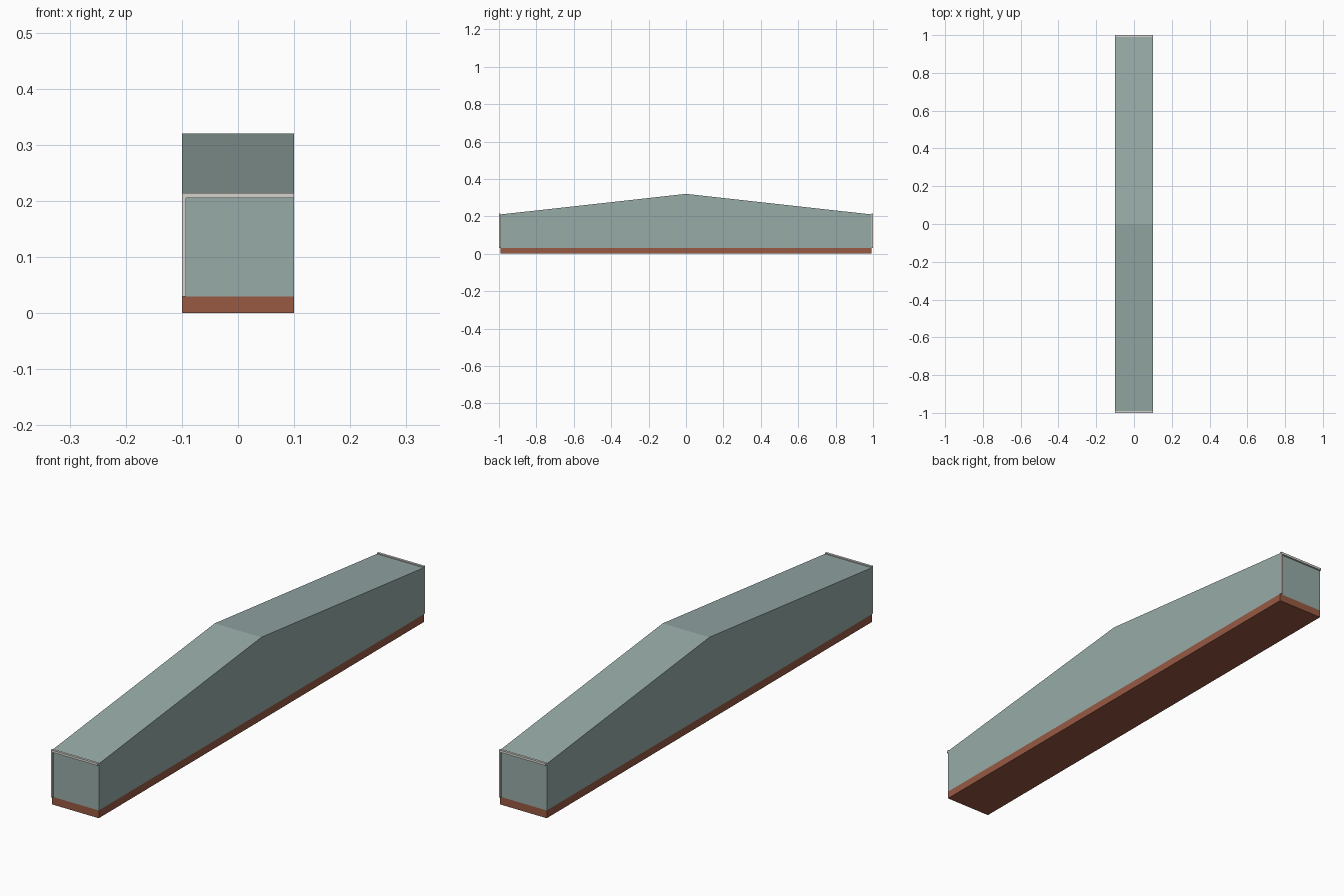
import bpy
import bmesh

if "Cube" in bpy.data.objects:
    bpy.data.objects.remove(bpy.data.objects["Cube"], do_unlink=True)


def material(name, colour):
    mat = bpy.data.materials.new(name)
    mat.use_nodes = True
    rgba = (*colour, 1)
    mat.diffuse_color = rgba
    mat.node_tree.nodes["Principled BSDF"].inputs["Base Color"].default_value = rgba
    return mat


cladding = material("grey green cladding", (0.31, 0.41, 0.39))
brick = material("red brown brick", (0.31, 0.10, 0.055))
trim = material("pale grey trim", (0.66, 0.65, 0.60))

HALF_W = 0.1     # half width
END = 0.993      # end wall position
BASE = 0.03      # top of the plinth
EAVE = 0.21
RIDGE = 0.32
PIPE = 0.007


def extrude_profile(name, profile, x0, x1, mat):
    """Solid from a (y, z) outline swept from x0 to x1."""
    bm = bmesh.new()
    face = bm.faces.new([bm.verts.new((x0, y, z)) for y, z in profile])
    swept = bmesh.ops.extrude_face_region(bm, geom=[face])["geom"]
    verts = [v for v in swept if isinstance(v, bmesh.types.BMVert)]
    bmesh.ops.translate(bm, vec=(x1 - x0, 0, 0), verts=verts)
    bmesh.ops.recalc_face_normals(bm, faces=bm.faces)
    mesh = bpy.data.meshes.new(name)
    bm.to_mesh(mesh)
    bm.free()
    mesh.materials.append(mat)
    obj = bpy.data.objects.new(name, mesh)
    bpy.context.collection.objects.link(obj)
    return obj


def box_profile(y0, y1, z0, z1):
    return [(y0, z0), (y1, z0), (y1, z1), (y0, z1)]


# Brick plinth
extrude_profile("plinth", box_profile(-END, END, 0, BASE), -HALF_W, HALF_W, brick)

# Hall with a shallow gabled roof
hall = [(-END, BASE), (END, BASE), (END, EAVE), (0, RIDGE), (-END, EAVE)]
extrude_profile("hall", hall, -HALF_W, HALF_W, cladding)

# Gutter and downpipe at each eave, the pipes at opposite corners
for label, side in (("front", -1), ("back", 1)):
    gutter = box_profile(side * (END - 0.002), side, EAVE - 0.005, EAVE + 0.004)
    extrude_profile(label + "_gutter", gutter, -HALF_W, HALF_W, trim)
    pipe = box_profile(side * END, side * (END + 0.006), BASE, EAVE - 0.005)
    extrude_profile(label + "_downpipe", pipe, side * HALF_W, side * (HALF_W - PIPE), trim)
